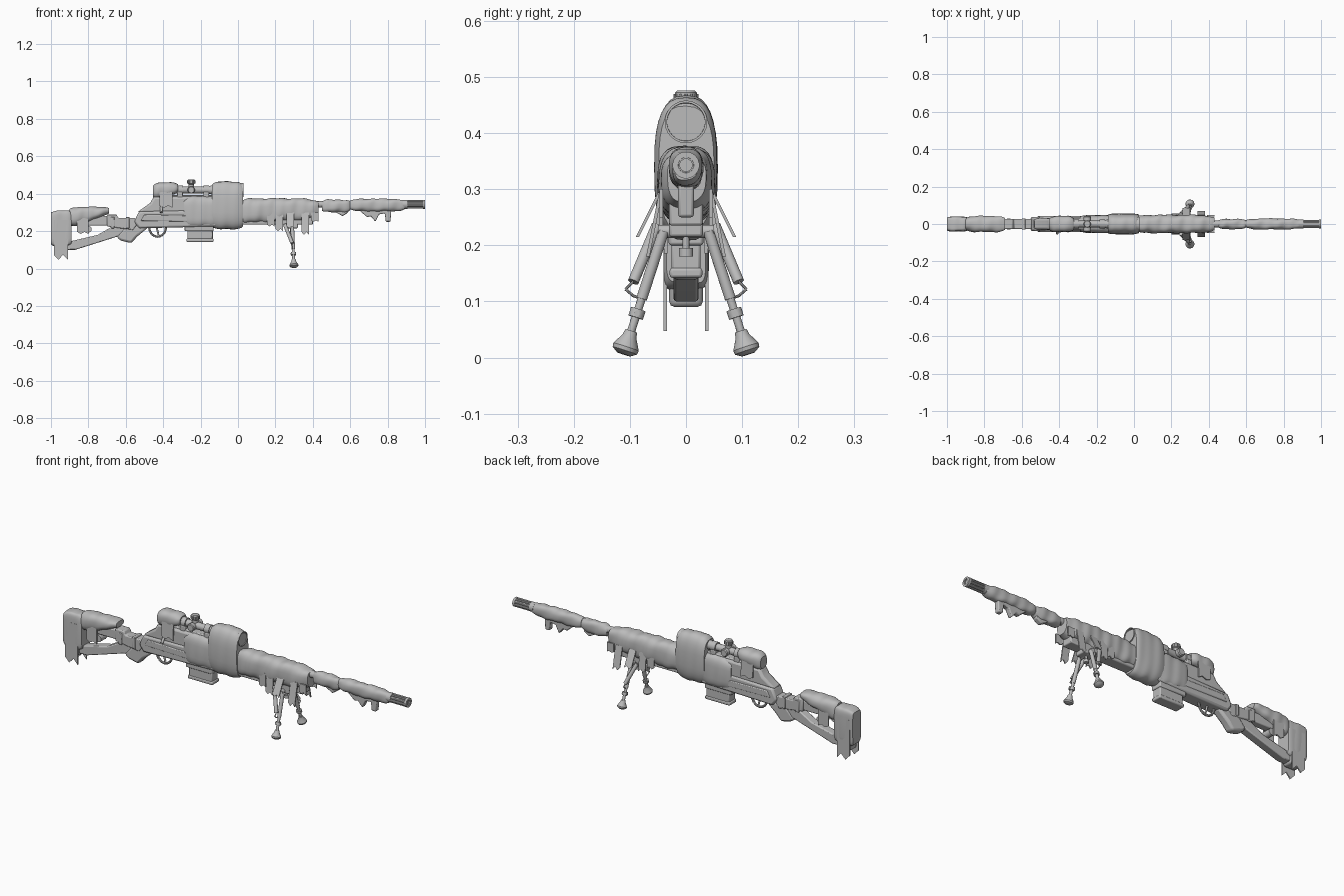
import bpy, bmesh
from math import sin, cos, pi, radians, copysign
from mathutils import Vector

old = bpy.data.objects.get("Cube")
if old:
    bpy.data.objects.remove(old, do_unlink=True)

colour = (.5, .5, .5, 1)
grey = bpy.data.materials.new("plain_grey")
grey.use_nodes = True
grey.diffuse_color = colour
grey.node_tree.nodes["Principled BSDF"].inputs["Base Color"].default_value = colour

ALONG, ACROSS, UP = Vector((1, 0, 0)), Vector((0, 1, 0)), Vector((0, 0, 1))
SIDES = {"left": 1, "right": -1}
BARREL = UP * .343
SCOPE = UP * .42
parts = []


def finish(name, bm, bevel=0):
    bmesh.ops.recalc_face_normals(bm, faces=bm.faces)
    mesh = bpy.data.meshes.new(name)
    bm.to_mesh(mesh)
    bm.free()
    mesh.materials.append(grey)
    part = bpy.data.objects.new(name, mesh)
    bpy.context.collection.objects.link(part)
    if bevel:
        edge = part.modifiers.new("soft_edge", "BEVEL")
        edge.width, edge.segments, edge.limit_method = bevel, 2, "ANGLE"
    parts.append(part)


def skin(name, rings, bevel=0):
    """Bridge closed rings of points and cap both ends."""
    bm = bmesh.new()
    loops = [[bm.verts.new(point) for point in ring] for ring in rings]
    for a, b in zip(loops, loops[1:]):
        for i in range(len(a)):
            bm.faces.new((a[i - 1], a[i], b[i], b[i - 1]))
    bm.faces.new(loops[0])
    bm.faces.new(loops[-1])
    finish(name, bm, bevel)


def prism(name, outline, half, y=0, bevel=.005, flare=0):
    """Side outline in x and z, given thickness along y and leaning outward by flare."""
    top = max(z for x, z in outline)
    skin(name, [[(x, y + side * half + flare * (top - z), z) for x, z in outline]
                for side in SIDES.values()], bevel)


def block(name, back, front, low, high, half, bevel=.005):
    prism(name, [(back, low), (front, low), (front, high), (back, high)], half, bevel=bevel)


def lathe(name, start, axis, profile, sides=20):
    """Turn a (distance, radius) profile about an axis."""
    axis = axis.normalized()
    u = axis.orthogonal().normalized()
    v = axis.cross(u)
    turns = [2 * pi * i / sides for i in range(sides)]
    skin(name, [[start + axis * d + (u * cos(t) + v * sin(t)) * r for t in turns] for d, r in profile])


def rod(name, a, b, radius, sides=12):
    a, b = Vector(a), Vector(b)
    lathe(name, a, b - a, [(0, radius), ((b - a).length, radius)], sides)


def chain(name, points, radius):
    for a, b in zip(points, points[1:]):
        rod(name, a, b, radius, sides=8)


def wrap(name, back, front, low, high, half, square=2.5, folds=.04, taper=.3, lift=0, steps=30, sides=32):
    """Creased cloth sleeve that tapers at both ends; lift raises its underside toward the front."""
    rings = []
    for k in range(steps + 1):
        t = k / steps
        x = back + (front - back) * t
        bottom = low + lift * t
        swell = 1 - taper * abs(2 * t - 1) ** 5
        middle, tall = (high + bottom) / 2, (high - bottom) / 2
        ring = []
        for i in range(sides):
            angle = 2 * pi * i / sides
            c, s = cos(angle), sin(angle)
            size = swell * (1 + folds * sin(x * 75 + 2 * angle) * cos(x * 30 - angle))
            ring.append((x, half * size * copysign(abs(c) ** (2 / square), c),
                         middle + tall * size * copysign(abs(s) ** (2 / square), s)))
        rings.append(ring)
    skin(name, rings)


def tails(name, back, front, top, low, y, flare=0):
    """Torn strip hanging on each side."""
    width, notch = front - back, (top - low) / 8
    shape = [(back, top), (back, low + notch), (back + width / 3, low),
             (front - width / 3, low + notch), (front, low), (front, top)]
    for side, sign in SIDES.items():
        prism(f"{name}_{side}", shape, .003, sign * y, bevel=0, flare=sign * flare)


# Butt and its cloth
block("butt_pad", -.98, -.91, .09, .29, .03, bevel=.01)
wrap("butt_cloth", -1, -.89, .12, .31, .04, square=6, folds=.03, taper=.12)
tails("butt_cloth_tail", -.985, -.91, .26, .047, .037)

# Open stock frame
prism("stock_lower_bar", [(-.92, .1), (-.87, .1), (-.6, .185), (-.6, .22),
                          (-.68, .22), (-.75, .18), (-.92, .14)], .022)
block("stock_upper_bar", -.92, -.66, .23, .28, .02)
prism("stock_hinge", [(-.7, .225), (-.56, .205), (-.53, .25), (-.55, .27),
                      (-.64, .27), (-.65, .29), (-.7, .29)], .027)
for back in (-.68, -.6):
    block("hinge_rib", back, back + .02, .215, .275, .03, bevel=.003)
rod("adjuster_wheel", (-.8, -.026, .21), (-.8, .026, .21), .018)
wrap("cheek_cloth", -.9, -.69, .215, .33, .043, folds=.06, taper=.25, lift=.075)
tails("cheek_cloth_tail", -.86, -.8, .27, .185, .036)

# Grip and trigger
prism("grip", [(-.59, .24), (-.65, .17), (-.63, .15), (-.57, .135), (-.54, .17), (-.48, .22)],
      .025, bevel=.012)
bow = [pi * i / 8 for i in range(9)]
chain("trigger_guard", [(-.43 - .045 * cos(a), 0, .22 - .05 * sin(a)) for a in bow], .006)
rod("trigger", (-.435, 0, .22), (-.425, 0, .18), .005)

# Receiver and magazine
prism("lower_receiver", [(-.555, .25), (-.53, .215), (-.11, .225), (-.11, .315), (-.53, .305)],
      .038, bevel=.01)
prism("upper_receiver", [(-.54, .3), (-.47, .35), (-.45, .385), (-.12, .385), (-.12, .3)],
      .032, bevel=.012)
prism("receiver_side_panel", [(-.52, .255), (-.5, .29), (-.28, .285), (-.24, .25)], .042)
rod("bolt_handle", (-.41, -.03, .33), (-.41, -.05, .3), .007)
block("magazine_well", -.285, -.13, .2, .24, .031)
block("magazine", -.27, -.135, .15, .22, .026)
block("magazine_base", -.275, -.13, .142, .16, .029)
wrap("receiver_cloth", -.29, -.1, .22, .387, .048, square=3.5, folds=.03, taper=.2)

# Scope
lathe("scope_tube", SCOPE - ALONG * .445, ALONG,
      [(.01, .022), (0, .024), (0, .03), (.08, .03), (.11, .018), (.28, .018),
       (.35, .036), (.475, .038), (.475, .034), (.46, .033)], sides=28)
for back in (-.325, -.185):
    rod("scope_ring", SCOPE + ALONG * back, SCOPE + ALONG * (back + .03), .025)
    block("scope_mount", back, back + .03, .375, .41, .024)
block("scope_rail", -.45, -.1, .375, .392, .02)

# Scope adjustment knobs
hub = SCOPE - ALONG * .25
rod("turret_base", hub, hub + UP * .03, .015)
cap = [(0, .014), (.004, .02), (.022, .02), (.026, .016)]
lathe("top_knob", hub + UP * .03, UP, cap)
for side, sign in SIDES.items():
    lathe("side_knob_" + side, hub + ACROSS * sign * .016, ACROSS * sign, cap)
for i in range(12):
    turn = pi * i / 6
    rib = hub + (ALONG * cos(turn) + ACROSS * sin(turn)) * .02
    rod("knob_rib", rib + UP * .034, rib + UP * .05, .0025, sides=6)

# Scope cloth
wrap("eyepiece_cloth", -.455, -.32, .365, .46, .042, folds=.05, taper=.35, lift=.035)
tails("eyepiece_cloth_tail", -.42, -.35, .41, .325, .037, flare=.05)
wrap("scope_cloth", -.14, .026, .21, .465, .056, square=2.7, folds=.02, taper=.12)

# Wrapped fore-end
block("fore_end_base", -.1, .4, .235, .3, .03)
wrap("fore_end_cloth", -.02, .43, .235, .375, .049, square=2.8, folds=.06, taper=.3, lift=.025, steps=60)
for middle, low, flare in ((.175, .225, 0), (.22, .2, .1), (.28, .215, .5), (.36, .18, .2), (.41, .25, 0)):
    tails("fore_end_tail", middle - .02, middle + .02, .3, low, .044, flare)

# Barrel with torn cloth
rod("barrel", BARREL + ALONG * .38, BARREL + ALONG * .9, .018, sides=20)
wrap("barrel_cloth_rear", .45, .6, .3, .368, .027, folds=.1)
wrap("barrel_cloth_front", .6, .89, .305, .373, .029, folds=.08, steps=40)
prism("barrel_rear_torn_edge", [(.47, .33), (.56, .28), (.59, .3), (.59, .335)], .014)
prism("barrel_front_torn_edge", [(.62, .335), (.69, .275), (.71, .28), (.735, .25), (.755, .29),
                                 (.785, .295), (.79, .25), (.815, .25), (.82, .32)], .014)

# Slotted muzzle
lathe("muzzle_core", BARREL + ALONG * .88, ALONG, [(0, .017), (.118, .017), (.118, .011), (.08, .011)])
for back, width in ((.88, .025), (.988, .012)):
    lathe("muzzle_ring", BARREL + ALONG * back, ALONG,
          [(0, .015), (0, .024), (width, .024), (width, .014), (width / 2, .013)])
for i in range(8):
    turn = (i + .5) * pi / 4
    bar = BARREL + (ACROSS * cos(turn) + UP * sin(turn)) * .0185
    rod("muzzle_bar", bar + ALONG * .9, bar + ALONG * .99, .0055, sides=8)

# Bipod mount
block("bipod_mount", .25, .32, .215, .25, .03)
rod("bipod_axle", (.285, -.05, .225), (.285, .05, .225), .012)
rod("bipod_lock_stem", (.285, 0, .19), (.285, 0, .22), .006)
rod("bipod_lock_knob", (.285, 0, .18), (.285, 0, .195), .013)

# Bipod legs, springs and feet
for side, sign in SIDES.items():
    hip = Vector((.29, sign * .04, .225))
    ankle = Vector((.298, sign * .1, .04))
    leg = ankle - hip
    knee = hip + leg * .65
    rod("bipod_upper_leg_" + side, hip, knee, .01)
    rod("bipod_lower_leg_" + side, knee, ankle, .0075)
    rod("bipod_collar_" + side, knee + leg * .1, knee + leg * .18, .014)
    rod("bipod_clamp_" + side, knee + leg * .14 - ALONG * .015, knee + leg * .14 + ALONG * .015, .005)
    shoulder = Vector((.25, sign * .052, .235))
    elbow = Vector((.29, sign * .094, .135))
    rod("bipod_strut_" + side, shoulder, elbow, .01)
    bend = elbow + ACROSS * sign * .014 - UP * .013
    chain("bipod_spring_hook_" + side, [elbow, bend, elbow - UP * .025, knee], .0025)
    lathe("bipod_foot_" + side, ankle - leg * .04, leg,
          [(0, .011), (.01, .013), (.03, .024), (.037, .023), (.044, .012)])

# Smooth shading with crisp edges
bpy.ops.object.select_all(action="DESELECT")
for part in parts:
    part.select_set(True)
bpy.context.view_layer.objects.active = parts[0]
bpy.ops.object.shade_smooth_by_angle(angle=radians(35))
